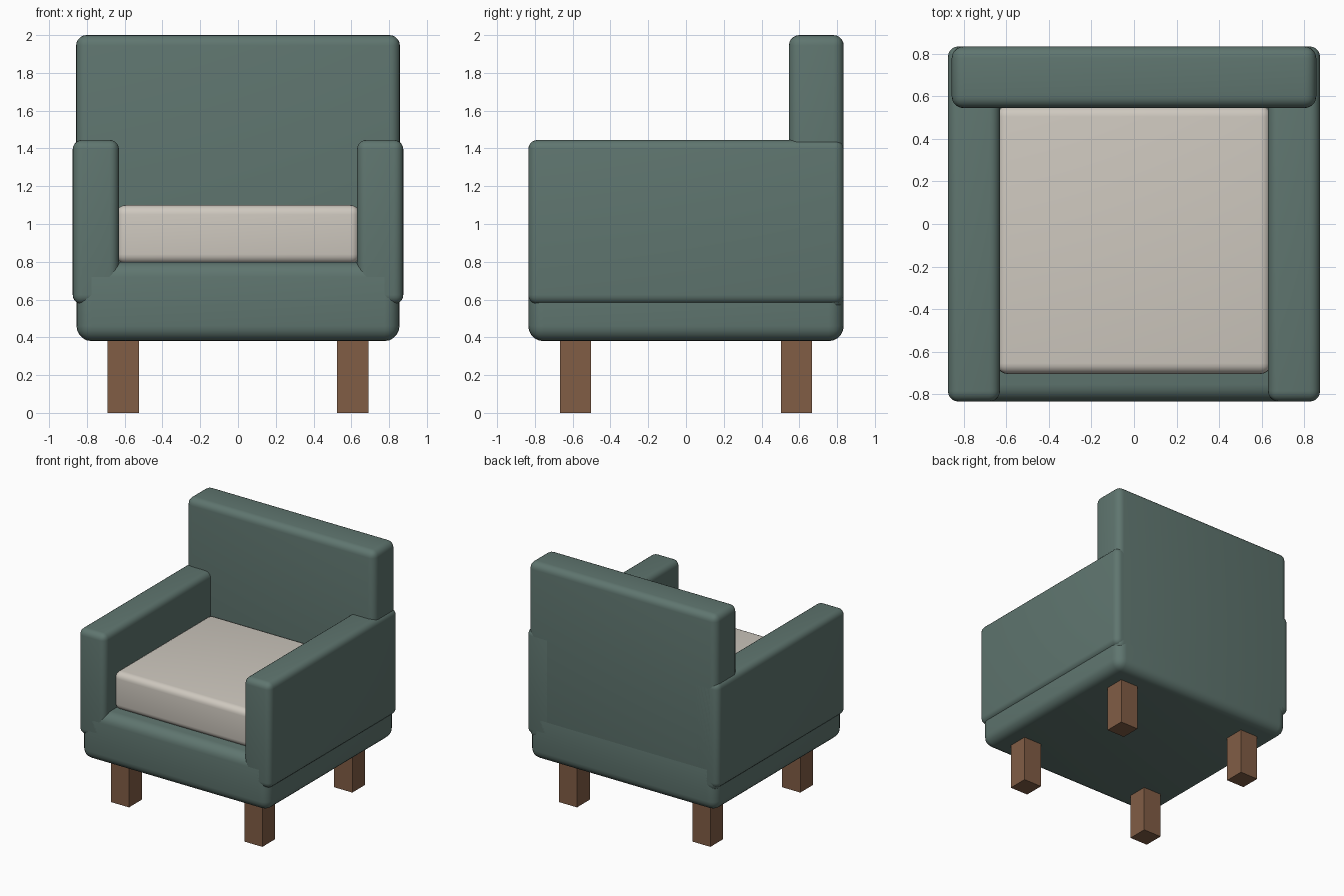
import bpy

if "Cube" in bpy.data.objects:
    bpy.data.objects.remove(bpy.data.objects["Cube"])


def material(name, rgb):
    m = bpy.data.materials.new(name)
    m.diffuse_color = (*rgb, 1)
    m.use_nodes = True
    m.node_tree.nodes["Principled BSDF"].inputs["Base Color"].default_value = m.diffuse_color
    return m


FABRIC = material("green_fabric", (0.115, 0.18, 0.16))
CREAM = material("cream_fabric", (0.62, 0.58, 0.52))
WOOD = material("brown_wood", (0.22, 0.11, 0.06))


def box(name, x, y, z, mat, bevel=0.0):
    """Box from (min, max) ranges, optionally with rounded edges."""
    bpy.ops.mesh.primitive_cube_add(
        size=1, location=[(r[0] + r[1]) / 2 for r in (x, y, z)])
    ob = bpy.context.object
    ob.name = name
    ob.scale = [r[1] - r[0] for r in (x, y, z)]
    bpy.ops.object.transform_apply(location=False, rotation=False, scale=True)
    ob.data.materials.append(mat)
    if bevel:
        mod = ob.modifiers.new("rounded_edges", "BEVEL")
        mod.width = bevel
        mod.segments = 5
        bpy.ops.object.modifier_apply(modifier=mod.name)
        bpy.ops.object.shade_smooth_by_angle()
    return ob


# Upholstered body
box("seat_base", (-0.855, 0.855), (-0.835, 0.835), (0.38, 0.80), FABRIC, 0.08)
box("backrest", (-0.857, 0.857), (0.545, 0.835), (0.55, 2.0), FABRIC, 0.055)

# Loose cushion, its sides tucked into the arms
box("seat_cushion", (-0.645, 0.645), (-0.705, 0.555), (0.79, 1.10), CREAM, 0.05)

# Arms and legs on both sides
for side, s in (("left", -1), ("right", 1)):
    box(side + "_arm", sorted((s * 0.63, s * 0.875)), (-0.835, 0.835),
        (0.575, 1.445), FABRIC, 0.05)
    for end, t in (("front", -1), ("back", 1)):
        box(f"{end}_{side}_leg", sorted((s * 0.525, s * 0.69)),
            sorted((t * 0.502, t * 0.668)), (0, 0.40), WOOD)
